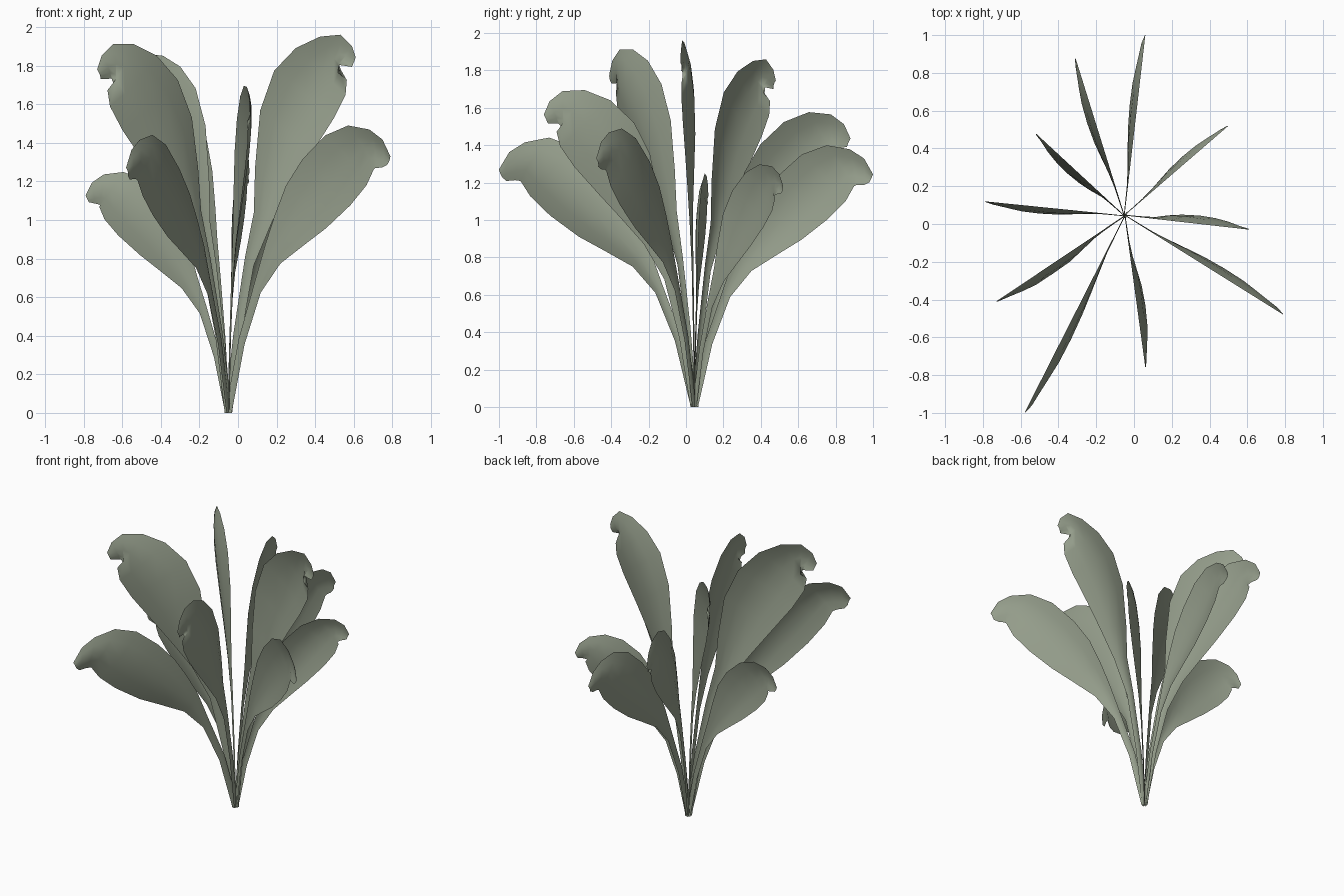
import bpy, bmesh, math

if "Cube" in bpy.data.objects:
    bpy.data.objects.remove(bpy.data.objects["Cube"])

# Shared leaf material
mat = bpy.data.materials.new("leaf_green")
mat.diffuse_color = (0.30, 0.34, 0.26, 1)
mat.use_nodes = True
mat.node_tree.nodes["Principled BSDF"].inputs["Base Color"].default_value = mat.diffuse_color

CENTRE = (-0.05, 0.045)
ACROSS = 4      # strips across each blade
CUP = 0.045     # sideways cupping at the widest place

# Blade outline in reach/height units, base to tip: outer r, outer z, inner r, inner z
STEEP = [(.03, 0, -.03, 0), (.10, .20, .04, .21), (.20, .39, .13, .41), (.35, .51, .20, .53),
         (.50, .60, .21, .65), (.66, .69, .25, .80), (.83, .78, .36, .905), (.92, .84, .53, .965),
         (.93, .88, .72, .995), (.86, .90, .88, 1.0), (.87, .92, .97, .97), (.97, .915, 1.0, .94)]
LOW = [(.02, 0, -.02, 0), (.10, .24, .065, .26), (.20, .42, .16, .45), (.32, .52, .23, .59),
       (.47, .585, .29, .69), (.60, .64, .36, .79), (.75, .72, .46, .88), (.85, .79, .60, .965),
       (.895, .845, .74, 1.0), (.91, .85, .87, .985), (.95, .85, .95, .95), (.98, .86, 1.0, .89)]

# Leaves: tip x, tip y, top height
LEAVES = [(.06, 1.0, 1.40), (-.31, .88, 1.58), (-.52, .48, 1.86), (-.79, .12, 1.25),
          (-.73, -.41, 1.92), (-.58, -1.0, 1.44), (.06, -.76, 1.70), (.79, -.48, 1.49),
          (.61, -.03, 1.96), (.50, .52, 1.30)]


def make_leaf(name, tip_x, tip_y, height):
    dx, dy = tip_x - CENTRE[0], tip_y - CENTRE[1]
    reach = math.hypot(dx, dy)
    ux, uy = dx / reach, dy / reach
    t = min(1.15, max(0, (reach / height - 0.34) / 0.34))   # steep to low blend
    bm = bmesh.new()
    rows = []
    for a, b in zip(STEEP, LOW):
        r0, z0, r1, z1 = [p + (q - p) * t for p, q in zip(a, b)]
        r0, r1, z0, z1 = r0 * reach, r1 * reach, z0 * height, z1 * height
        cup = CUP * min(1, math.hypot(r1 - r0, z1 - z0) / 0.4)
        row = []
        for i in range(ACROSS + 1):
            v = i / ACROSS
            r, z = r0 + (r1 - r0) * v, z0 + (z1 - z0) * v
            side = cup * math.sin(math.pi * v)
            row.append(bm.verts.new((CENTRE[0] + ux * r - uy * side,
                                     CENTRE[1] + uy * r + ux * side, z)))
        rows.append(row)
    for low, high in zip(rows, rows[1:]):
        for i in range(ACROSS):
            f = bm.faces.new((low[i], low[i + 1], high[i + 1], high[i]))
            f.smooth = True
    me = bpy.data.meshes.new(name)
    bm.to_mesh(me)
    bm.free()
    me.materials.append(mat)
    bpy.context.collection.objects.link(bpy.data.objects.new(name, me))


# Ten leaves fanned around the base
for n, leaf in enumerate(LEAVES, 1):
    make_leaf(f"leaf_{n}", *leaf)
